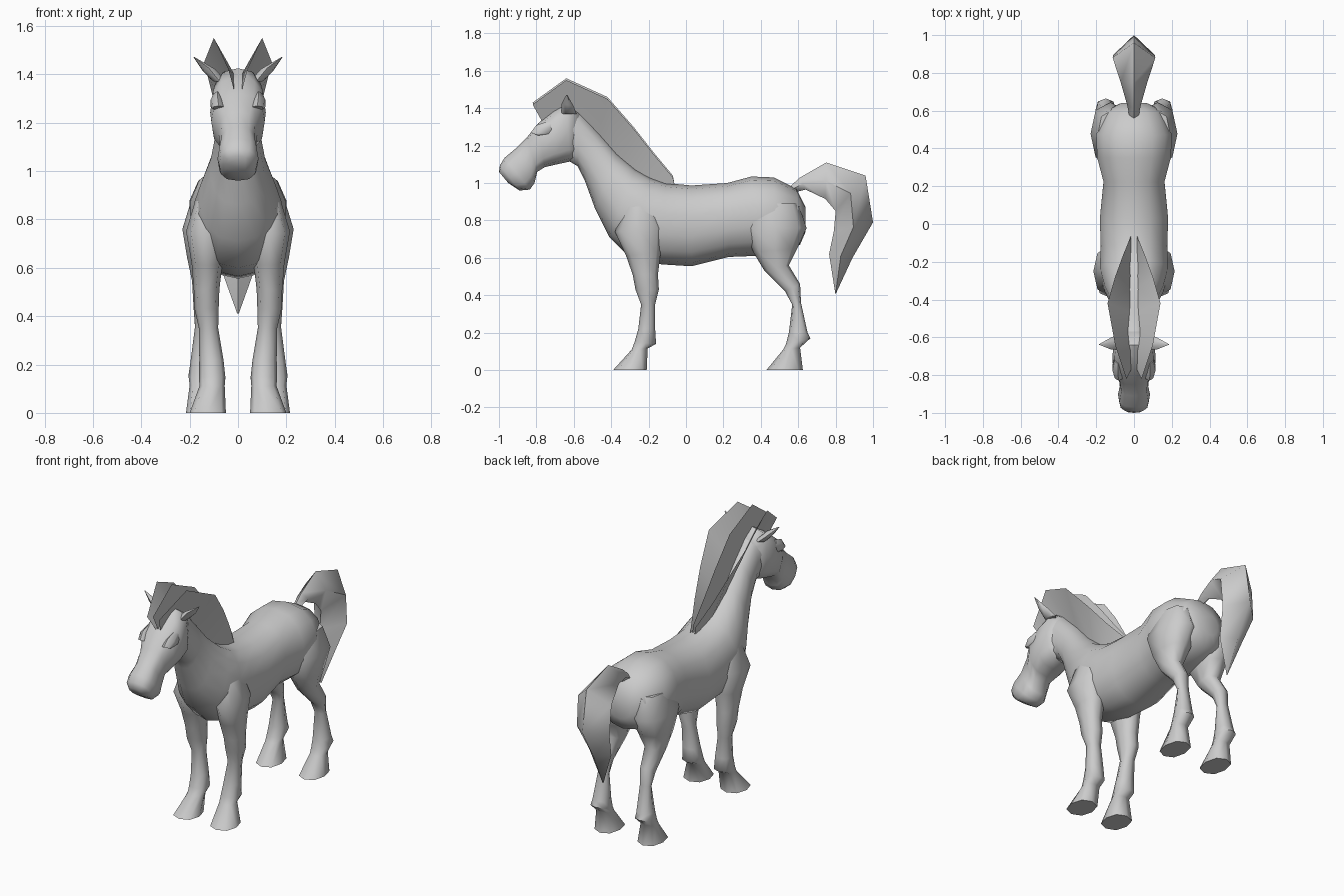
import bpy, bmesh, math
from mathutils import Vector

coat = bpy.data.materials.new("grey coat")
coat.diffuse_color = (0.6, 0.6, 0.6, 1)


def finish(name, bm, angle):
    bmesh.ops.recalc_face_normals(bm, faces=bm.faces[:])
    me = bpy.data.meshes.new(name)
    bm.to_mesh(me)
    bm.free()
    ob = bpy.data.objects.new(name, me)
    bpy.context.collection.objects.link(ob)
    me.materials.append(coat)
    bpy.ops.object.select_all(action='DESELECT')
    bpy.context.view_layer.objects.active = ob
    ob.select_set(True)
    bpy.ops.object.shade_smooth_by_angle(angle=math.radians(angle))
    return ob


def loft(name, rings, n=12, power=1.0, side=1, angle=60):
    """Skin rings given as (y1, z1, y2, z2, x centre, half width)."""
    bm = bmesh.new()
    bend = lambda v: math.copysign(abs(v) ** power, v) if abs(v) > 1e-6 else 0
    loops = []
    for y1, z1, y2, z2, xc, w in rings:
        a, b = Vector((0, y1, z1)), Vector((0, y2, z2))
        loop = []
        for i in range(n):
            t = 2 * math.pi * i / n
            p = (a + b) / 2 + (a - b) / 2 * bend(math.cos(t))
            p.x = side * (xc + w * bend(math.sin(t)))
            loop.append(bm.verts.new(p))
        loops.append(loop)
    for l, m in zip(loops, loops[1:]):
        for i in range(n):
            j = (i + 1) % n
            bm.faces.new((l[i], l[j], m[j], m[i]))
    bm.faces.new(loops[0])
    bm.faces.new(loops[-1])
    return finish(name, bm, angle)


def centred(rings):
    return [(a, b, c, d, 0, w) for a, b, c, d, w in rings]


# Torso and neck, rump to poll
loft("body_and_neck", centred([
    (0.64, 0.87, 0.64, 0.74, 0.07), (0.59, 0.97, 0.61, 0.67, 0.15),
    (0.47, 1.03, 0.48, 0.62, 0.205), (0.35, 1.035, 0.36, 0.61, 0.20),
    (0.22, 1.0, 0.23, 0.605, 0.165), (0.03, 0.987, 0.03, 0.555, 0.185),
    (-0.11, 1.0, -0.13, 0.565, 0.18), (-0.19, 1.03, -0.30, 0.60, 0.185),
    (-0.27, 1.075, -0.41, 0.71, 0.16), (-0.37, 1.16, -0.485, 0.86, 0.115),
    (-0.47, 1.275, -0.54, 1.01, 0.09), (-0.57, 1.38, -0.58, 1.09, 0.085),
    (-0.64, 1.42, -0.63, 1.12, 0.09)]), n=14, power=0.9)

# Head, poll to lips
loft("head", centred([
    (-0.57, 1.38, -0.58, 1.13, 0.07), (-0.64, 1.425, -0.62, 1.115, 0.105),
    (-0.71, 1.385, -0.69, 1.10, 0.115), (-0.79, 1.32, -0.755, 1.085, 0.11),
    (-0.85, 1.245, -0.795, 1.06, 0.08), (-0.91, 1.185, -0.81, 1.00, 0.075),
    (-0.97, 1.135, -0.835, 0.965, 0.085), (-0.995, 1.095, -0.89, 0.96, 0.078),
    (-1.0, 1.06, -0.95, 1.0, 0.05)]), n=12, power=0.75)

front = [
    (-0.32, 0.90, -0.17, 0.90, 0.12, 0.05), (-0.38, 0.74, -0.12, 0.76, 0.13, 0.085),
    (-0.32, 0.61, -0.135, 0.63, 0.128, 0.064), (-0.285, 0.51, -0.15, 0.51, 0.13, 0.053),
    (-0.27, 0.43, -0.145, 0.43, 0.13, 0.05), (-0.24, 0.35, -0.165, 0.35, 0.122, 0.04),
    (-0.255, 0.22, -0.165, 0.22, 0.11, 0.05), (-0.275, 0.15, -0.16, 0.14, 0.107, 0.055),
    (-0.29, 0.11, -0.205, 0.115, 0.107, 0.052), (-0.39, 0, -0.21, 0, 0.125, 0.075)]
hind = [
    (0.36, 0.89, 0.60, 0.89, 0.12, 0.07), (0.31, 0.76, 0.645, 0.76, 0.125, 0.105),
    (0.36, 0.63, 0.595, 0.65, 0.13, 0.08), (0.42, 0.53, 0.55, 0.56, 0.135, 0.055),
    (0.53, 0.42, 0.61, 0.46, 0.142, 0.042), (0.568, 0.35, 0.615, 0.36, 0.142, 0.036),
    (0.55, 0.20, 0.65, 0.20, 0.148, 0.05), (0.535, 0.14, 0.665, 0.17, 0.15, 0.055),
    (0.52, 0.11, 0.61, 0.12, 0.15, 0.05), (0.43, 0, 0.625, 0, 0.145, 0.07)]
mane = [  # outer y, z, spread; root y, z
    (-0.82, 1.43, 0.04, -0.77, 1.33), (-0.64, 1.56, 0.10, -0.64, 1.40),
    (-0.42, 1.46, 0.14, -0.47, 1.25), (-0.28, 1.30, 0.10, -0.34, 1.11),
    (-0.17, 1.16, 0.06, -0.22, 1.02), (-0.07, 1.04, 0.015, -0.06, 0.985)]


def mane_sheet(name, s):
    bm = bmesh.new()
    cols = [(bm.verts.new((s * x, y, z - abs(s) * 0.01)),
             bm.verts.new((s * 0.015, ry, rz))) for y, z, x, ry, rz in mane]
    for (a, b), (c, d) in zip(cols, cols[1:]):
        bm.faces.new((a, b, d, c))
    finish(name, bm, 30)


# Legs, ears and flared mane sheets on both sides
for s, tag in ((1, "left"), (-1, "right")):
    loft("front_leg_" + tag, front, n=8, power=0.85, side=s)
    loft("hind_leg_" + tag, hind, n=8, power=0.85, side=s)
    loft("ear_" + tag, [(-0.665, 1.37, -0.585, 1.37, 0.075, 0.03),
                        (-0.665, 1.425, -0.60, 1.41, 0.12, 0.03),
                        (-0.64, 1.472, -0.635, 1.472, 0.183, 0.002)], n=6, side=s)
    loft("brow_" + tag, [(-0.83, 1.27, -0.78, 1.25, 0.08, 0.025),
                         (-0.80, 1.31, -0.72, 1.25, 0.085, 0.032),
                         (-0.74, 1.33, -0.69, 1.29, 0.085, 0.02)], n=6, side=s)
    mane_sheet("mane_side_" + tag, s)
mane_sheet("mane_centre", 0)

# Arched tail with a diamond section
loft("tail", centred([
    (0.56, 0.985, 0.58, 0.95, 0.025), (0.61, 1.03, 0.64, 0.965, 0.035),
    (0.75, 1.11, 0.745, 0.915, 0.07), (0.96, 1.04, 0.80, 0.85, 0.113),
    (1.0, 0.79, 0.79, 0.74, 0.11), (0.89, 0.60, 0.765, 0.62, 0.075),
    (0.802, 0.41, 0.798, 0.41, 0.003)]), n=4, angle=75)
